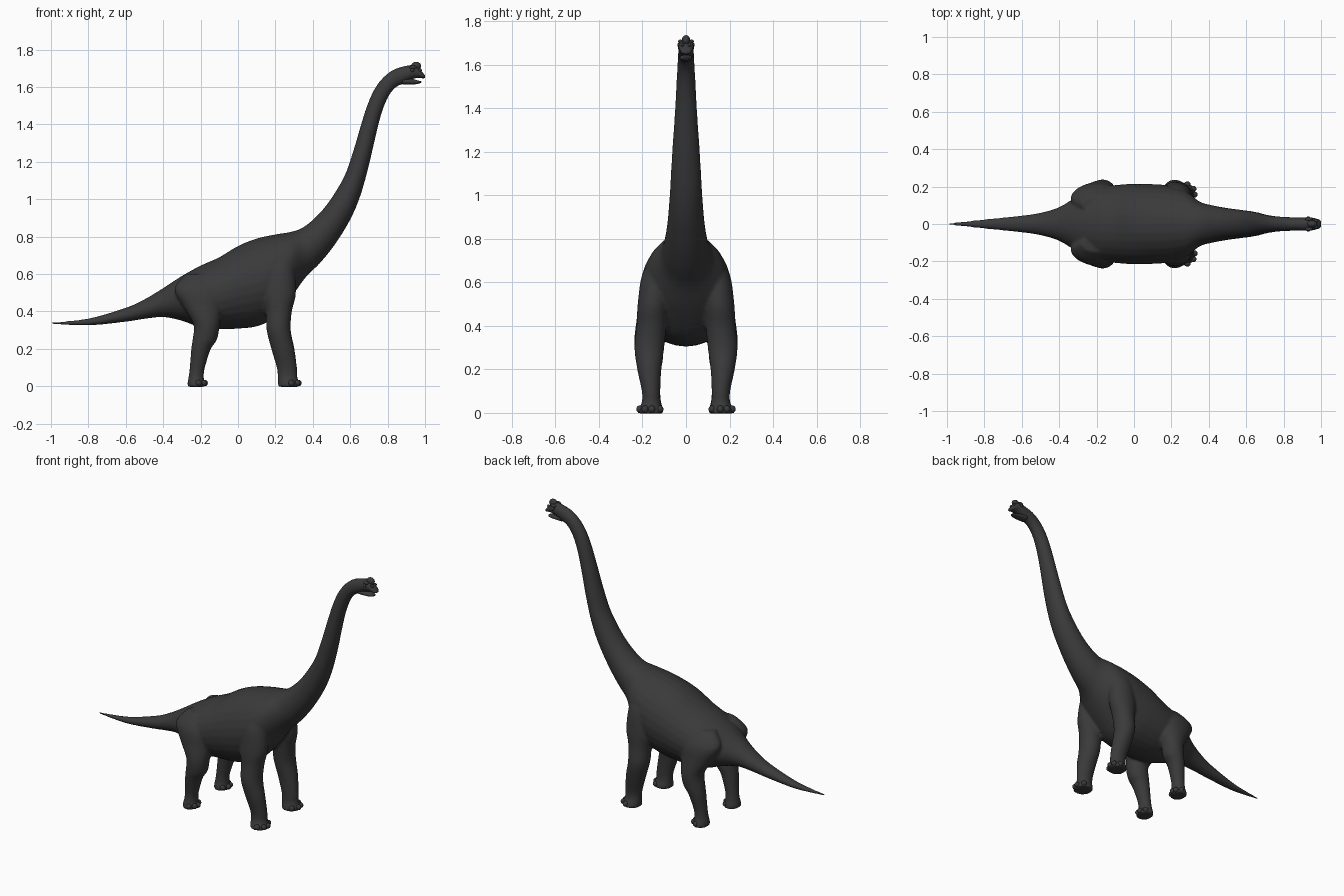
import bpy, bmesh, math
from mathutils import Vector

if "Cube" in bpy.data.objects:
    bpy.data.objects.remove(bpy.data.objects["Cube"])

hide = bpy.data.materials.new("charcoal hide")
hide.diffuse_color = (0.042, 0.042, 0.042, 1)
hide.use_nodes = True
hide.node_tree.nodes["Principled BSDF"].inputs["Base Color"].default_value = hide.diffuse_color


def spline(rows, steps):
    """Catmull-Rom interpolation through rows of numbers."""
    out = []
    for i in range(len(rows) - 1):
        a, b = rows[max(i - 1, 0)], rows[i]
        c, d = rows[i + 1], rows[min(i + 2, len(rows) - 1)]
        for k in range(steps):
            t = k / steps
            out.append([0.5 * (2 * q + (r - p) * t + (2 * p - 5 * q + 4 * r - s) * t * t
                               + (3 * q - p - 3 * r + s) * t ** 3)
                        for p, q, r, s in zip(a, b, c, d)])
    out.append(list(rows[-1]))
    return out


def finish(bm, name):
    bmesh.ops.recalc_face_normals(bm, faces=bm.faces[:])
    mesh = bpy.data.meshes.new(name)
    bm.to_mesh(mesh)
    bm.free()
    mesh.materials.append(hide)
    for p in mesh.polygons:
        p.use_smooth = True
    ob = bpy.data.objects.new(name, mesh)
    bpy.context.collection.objects.link(ob)
    return ob


def loft(name, rings, sides=28):
    """Skin elliptical rings given as (centre, half axis u, half axis v)."""
    bm = bmesh.new()
    loops = []
    for c, u, v in rings:
        loops.append([bm.verts.new(c + u * math.cos(a) + v * math.sin(a))
                      for a in (2 * math.pi * i / sides for i in range(sides))])
    for p, q in zip(loops, loops[1:]):
        for i in range(sides):
            j = (i + 1) % sides
            bm.faces.new((p[i], p[j], q[j], q[i]))
    bm.faces.new(loops[0])
    bm.faces.new(loops[-1])
    return finish(bm, name)


def spine_loft(name, rows, steps=4, sides=28):
    """Rows: top x, top z, bottom x, bottom z, half width."""
    rings = []
    for xt, zt, xb, zb, w in spline(rows, steps):
        top, bot = Vector((xt, 0, zt)), Vector((xb, 0, zb))
        rings.append(((top + bot) / 2, (top - bot) / 2, Vector((0, max(w, 0.002), 0))))
    return loft(name, rings, sides)


def leg_loft(name, rows, side):
    """Rows: height, back x, front x, inner y, outer y."""
    rings = []
    for z, x0, x1, y0, y1 in spline(rows, 4):
        rings.append((Vector(((x0 + x1) / 2, side * (y0 + y1) / 2, z)),
                      Vector(((x1 - x0) / 2, 0, 0)), Vector((0, (y1 - y0) / 2, 0))))
    return loft(name, rings)


def blob(name, loc, size):
    bm = bmesh.new()
    bmesh.ops.create_uvsphere(bm, u_segments=16, v_segments=10, radius=1)
    for v in bm.verts:
        v.co = Vector([v.co[i] * size[i] + loc[i] for i in range(3)])
    return finish(bm, name)


# Tail, trunk and neck in one sweep
body = spine_loft("body", [
    (-1.0, .342, -1.0, .332, .004), (-.8, .362, -.8, .325, .025),
    (-.6, .42, -.6, .345, .045), (-.5, .465, -.5, .36, .06),
    (-.4, .525, -.4, .37, .09), (-.3, .59, -.3, .35, .15),
    (-.2, .645, -.2, .315, .195), (-.1, .69, -.1, .305, .208),
    (0, .75, 0, .308, .215), (.1, .79, .1, .32, .213),
    (.2, .812, .18, .36, .205), (.28, .825, .28, .47, .175),
    (.34, .845, .36, .58, .12), (.40, .89, .44, .66, .1),
    (.47, .965, .52, .76, .086), (.54, 1.07, .60, .89, .076),
    (.58, 1.15, .655, 1.02, .07), (.62, 1.27, .70, 1.18, .062),
    (.655, 1.39, .73, 1.31, .053), (.69, 1.5, .765, 1.45, .046),
    (.73, 1.59, .80, 1.54, .041), (.78, 1.655, .835, 1.59, .038),
    (.84, 1.697, .87, 1.612, .036), (.9, 1.712, .9, 1.618, .034)])

# Legs with shoulder and thigh muscle
FRONT = [(.72, .17, .28, .08, .14), (.64, .14, .30, .07, .2), (.5, .13, .31, .08, .222),
         (.4, .148, .288, .09, .227), (.3, .153, .282, .1, .237), (.2, .178, .302, .113, .224),
         (.1, .207, .315, .118, .203), (.05, .213, .317, .116, .203),
         (.02, .213, .327, .106, .217), (-.003, .215, .33, .103, .222)]
HIND = [(.6, -.28, -.12, .06, .15), (.52, -.34, -.07, .06, .21), (.42, -.29, -.085, .08, .228),
        (.33, -.238, -.097, .1, .238), (.25, -.243, -.112, .105, .232),
        (.2, -.25, -.145, .113, .222), (.1, -.258, -.177, .118, .203),
        (.05, -.264, -.183, .114, .203), (.02, -.27, -.178, .106, .213),
        (-.003, -.27, -.176, .104, .216)]
parts = [body]
for side in (1, -1):
    tag = "left" if side > 0 else "right"
    parts.append(leg_loft("front_leg_" + tag, FRONT, side))
    parts.append(leg_loft("hind_leg_" + tag, HIND, side))

# Fuse legs and trunk into one smooth skin
bpy.ops.object.select_all(action='DESELECT')
for p in parts:
    p.select_set(True)
bpy.context.view_layer.objects.active = body
bpy.ops.object.join()
fuse = body.modifiers.new("fuse", 'REMESH')
fuse.mode = 'VOXEL'
fuse.voxel_size = 0.0085
fuse.use_smooth_shade = True
soft = body.modifiers.new("soften", 'SMOOTH')
soft.factor = 0.5
soft.iterations = 5

# Toes fanned around the front of each foot
for side in (1, -1):
    for label, cx, cy, r in (("front", .272, .162, .052), ("hind", -.223, .16, .045)):
        for n, deg in enumerate((-55, -5, 30, 75)):
            a = math.radians(deg)
            blob(f"{label}_toe_{n}_{'left' if side > 0 else 'right'}",
                 (cx + r * math.cos(a), side * (cy + r * math.sin(a)), .017),
                 (.017, .016, .017))

# Head: skull, open lower jaw, nasal dome, eyes and nostrils
spine_loft("skull", [
    (.86, 1.703, .87, 1.613, .034), (.91, 1.715, .92, 1.637, .036),
    (.95, 1.715, .95, 1.647, .034), (.975, 1.69, .972, 1.649, .029),
    (.992, 1.672, .99, 1.646, .023), (1.0, 1.662, 1.0, 1.65, .014)], 4, 20)
spine_loft("lower_jaw", [
    (.88, 1.65, .88, 1.612, .03), (.93, 1.644, .93, 1.613, .028),
    (.965, 1.634, .965, 1.617, .022), (.98, 1.63, .98, 1.623, .012)], 4, 20)
blob("nasal_dome", (.952, 0, 1.712), (.027, .019, .023))
for side in (1, -1):
    tag = "left" if side > 0 else "right"
    blob("eye_" + tag, (.932, side * .033, 1.69), (.011, .007, .01))
    blob("brow_" + tag, (.935, side * .026, 1.706), (.02, .01, .009))
    blob("nostril_" + tag, (.973, side * .016, 1.69), (.011, .008, .009))
